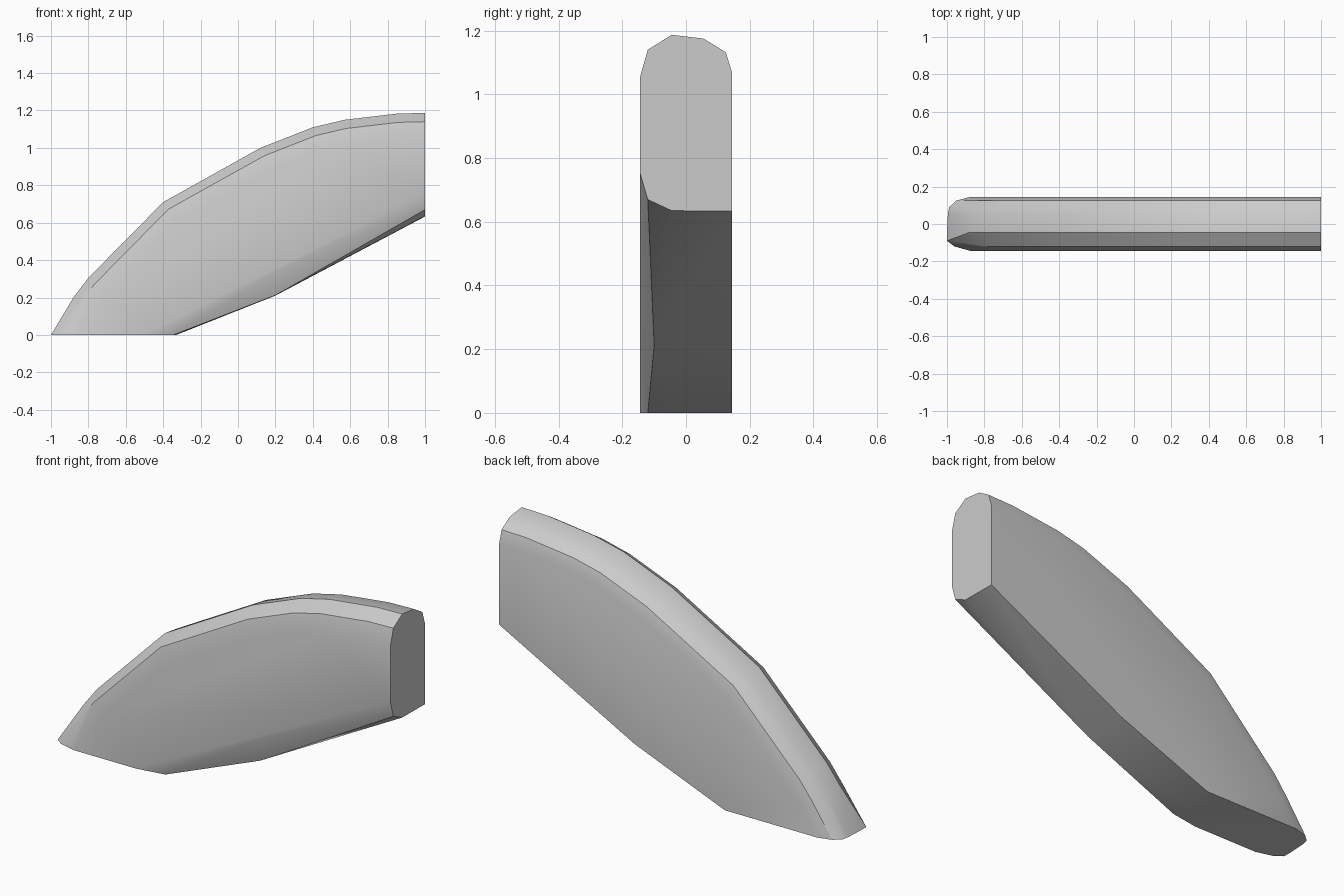
import bpy, bmesh, math
from mathutils import Vector

if "Cube" in bpy.data.objects:
    bpy.data.objects.remove(bpy.data.objects["Cube"])

# Upper outline in the x-z plane, from the low tip to the tall flat end
crown = [(-1, 0), (-0.88, 0.2), (-0.8, 0.305), (-0.4, 0.71), (0.12, 1.0),
         (0.4, 1.11), (0.57, 1.15), (0.85, 1.183), (1, 1.187)]
# Rounded rim: (y, inset from the upper outline, inset at the tip)
rim = [(-0.145, 0.135, 0.13), (-0.12, 0.047, 0.04), (-0.09, 0.028, 0.0),
       (-0.045, 0.0, 0.0), (0.055, 0.012, 0.005), (0.09, 0.033, 0.012),
       (0.125, 0.055, 0.05), (0.145, 0.12, 0.125)]
# Lower outlines: back edge, chamfer edge and front edge
lower = [(0.145, [(-0.33, 0), (0.2, 0.21), (1, 0.633)]),
         (-0.045, [(-0.33, 0), (1, 0.635)]),
         (-0.1, [(0.2, 0.212)]),
         (-0.12, [(-0.345, 0), (1, 0.67)]),
         (-0.145, [(-0.5, 0), (0.24, 0.36), (1, 0.755)])]

points = []
for i, (x, z) in enumerate(crown):
    # Inward direction of the outline at this point
    if i == 0:
        inward = Vector((1, 0))
    elif i == len(crown) - 1:
        inward = Vector((0, -1))
    else:
        a, b = Vector(crown[i - 1]), Vector(crown[i + 1])
        t = (b - a).normalized()
        inward = Vector((t.y, -t.x))
    for y, inset, tip in rim:
        p = Vector((x, z)) + inward * (tip if i == 0 else inset)
        points.append((min(p.x, 1), y, p.y))
for y, path in lower:
    points += [(x, y, z) for x, z in path]

# Solid body skinned around the outlines
bm = bmesh.new()
for p in points:
    bm.verts.new(p)
hull = bmesh.ops.convex_hull(bm, input=bm.verts)
loose = [v for v in bm.verts if not v.link_faces]
bmesh.ops.delete(bm, geom=loose, context='VERTS')
bmesh.ops.dissolve_limit(bm, angle_limit=math.radians(0.5),
                         verts=bm.verts, edges=bm.edges)
bmesh.ops.recalc_face_normals(bm, faces=bm.faces)
mesh = bpy.data.meshes.new("curved_fin")
bm.to_mesh(mesh)
bm.free()
fin = bpy.data.objects.new("curved_fin", mesh)
bpy.context.collection.objects.link(fin)

# Smooth rim, sharp flat ends
bpy.context.view_layer.objects.active = fin
fin.select_set(True)
bpy.ops.object.shade_smooth_by_angle(angle=math.radians(30))
